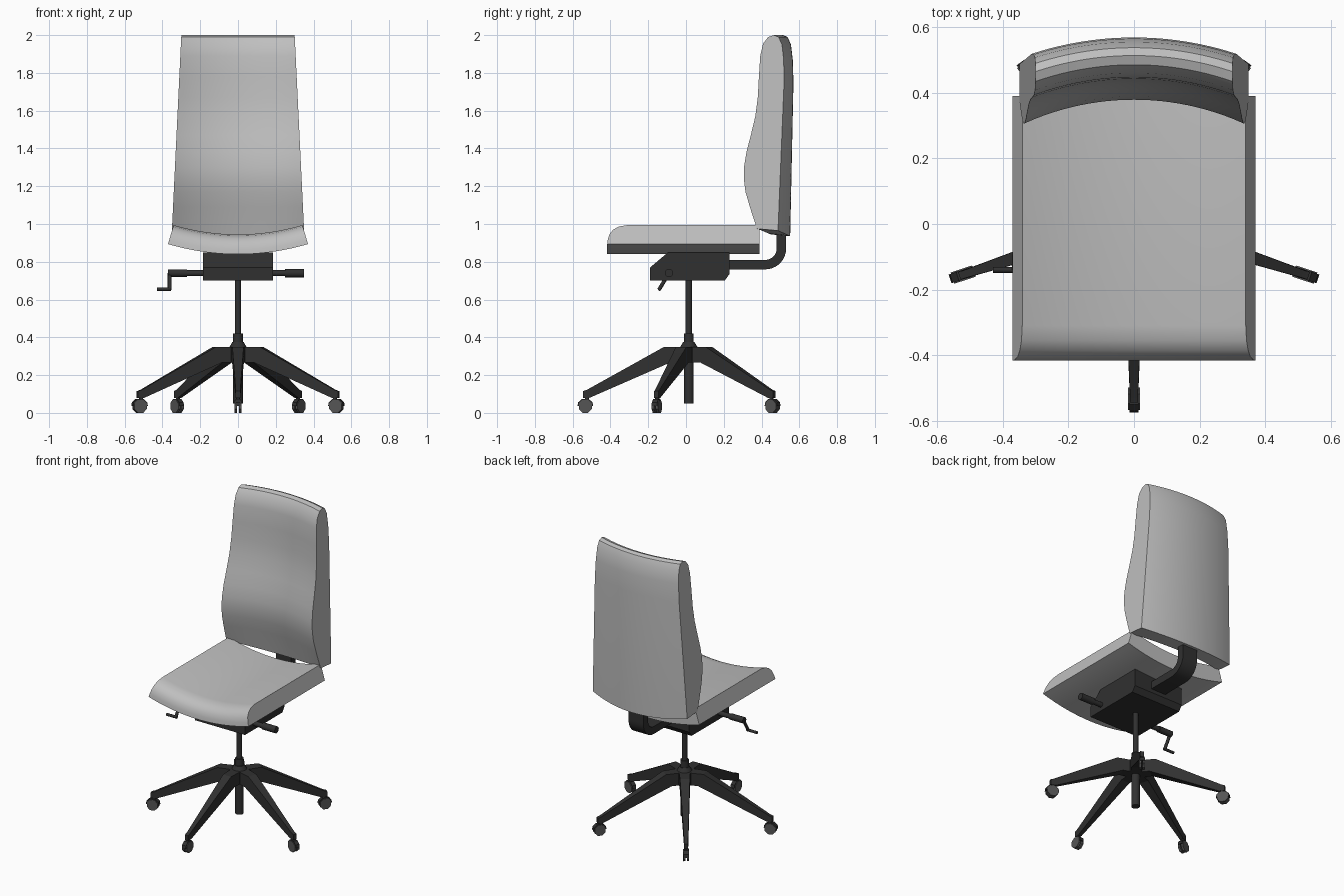
import bpy, bmesh, math
from mathutils import Vector

if "Cube" in bpy.data.objects:
    bpy.data.objects.remove(bpy.data.objects["Cube"])


def material(name, v):
    m = bpy.data.materials.new(name)
    m.diffuse_color = (v, v, v, 1)
    m.use_nodes = True
    m.node_tree.nodes["Principled BSDF"].inputs["Base Color"].default_value = m.diffuse_color
    return m


FABRIC = material("light grey upholstery", 0.52)
DARK = material("dark plastic", 0.03)
WHEEL = material("grey wheel", 0.09)


def finish(name, bm, mat, angle=35):
    bmesh.ops.recalc_face_normals(bm, faces=bm.faces)
    me = bpy.data.meshes.new(name)
    bm.to_mesh(me)
    bm.free()
    me.materials.append(mat)
    ob = bpy.data.objects.new(name, me)
    bpy.context.collection.objects.link(ob)
    bpy.ops.object.select_all(action='DESELECT')
    ob.select_set(True)
    bpy.context.view_layer.objects.active = ob
    bpy.ops.object.shade_smooth_by_angle(angle=math.radians(angle))
    return ob


def loft(name, sections, mat, angle=35):
    """Skin a list of equal closed rings and cap both ends."""
    bm = bmesh.new()
    rings = [[bm.verts.new(p) for p in s] for s in sections]
    n = len(rings[0])
    for a, b in zip(rings, rings[1:]):
        for i in range(n):
            j = (i + 1) % n
            bm.faces.new((a[i], a[j], b[j], b[i]))
    bm.faces.new(rings[0][::-1])
    bm.faces.new(rings[-1])
    return finish(name, bm, mat, angle)


def rod(name, a, b, r, mat=DARK, r2=None, seg=20):
    """Cylinder or cone between two points."""
    a, b = Vector(a), Vector(b)
    bm = bmesh.new()
    bmesh.ops.create_cone(bm, cap_ends=True, segments=seg, radius1=r,
                          radius2=r if r2 is None else r2, depth=(b - a).length)
    rot = (b - a).to_track_quat('Z', 'Y').to_matrix().to_4x4()
    bm.transform(rot)
    bmesh.ops.translate(bm, verts=bm.verts, vec=(a + b) / 2)
    return finish(name, bm, mat)


# Seat cushion: side profile (y, height over underside) bent around an axis above
seat_profile = [(-0.417, 0), (-0.414, 0.025), (-0.405, 0.055), (-0.385, 0.08),
                (-0.355, 0.097), (-0.31, 0.105), (0.39, 0.105), (0.39, 0)]
sections = []
for i in range(25):
    t = 0.288 * (i / 12 - 1)
    sections.append([((1.305 - h) * math.sin(t), y, 2.145 - (1.305 - h) * math.cos(t))
                     for y, h in seat_profile])
loft("seat_cushion", sections, FABRIC)

# Backrest: side-edge profile (y, z) swept on concentric arcs, tapering upwards
back_profile = [(0.465, 2.0), (0.435, 1.99), (0.408, 1.955), (0.393, 1.89),
                (0.386, 1.78), (0.38, 1.67), (0.367, 1.57), (0.343, 1.47),
                (0.32, 1.38), (0.307, 1.30), (0.306, 1.24), (0.315, 1.17),
                (0.338, 1.09), (0.376, 0.975), (0.487, 0.965), (0.519, 1.75),
                (0.517, 1.87), (0.508, 1.95), (0.49, 1.99)]
YC = -0.43
sections = []
for i in range(25):
    u = i / 12 - 1
    ring = []
    for y, z in back_profile:
        hw = 0.35 - 0.05 * (z - 0.965) / 1.035
        x = u * hw
        radius = math.hypot(y - YC, hw)
        drop = 0.03 * (1 - u * u) if z < 1 else 0
        ring.append((x, YC + math.sqrt(radius ** 2 - x * x), z - drop))
    sections.append(ring)
loft("backrest", sections, FABRIC)

# Tilt mechanism housing
housing = [(-0.19, 0.70), (-0.19, 0.77), (-0.095, 0.85), (0.23, 0.85),
           (0.23, 0.735), (0.205, 0.70)]
loft("tilt_mechanism", [[(x, y, z) for y, z in housing] for x in (-0.185, 0.185)],
     DARK, 20)

# Curved arm carrying the backrest
path = [(0.2, 0.785, 0)]
path += [(0.42 + 0.085 * math.sin(a), 0.87 - 0.085 * math.cos(a), a)
         for a in [math.radians(d) for d in range(0, 91, 10)]]
path += [(0.505, 1.0, math.pi / 2)]
loft("back_support_arm",
     [[(x, y - s * 0.025 * math.sin(a), z + s * 0.025 * math.cos(a))
       for x, s in ((-0.055, -1), (0.055, -1), (0.055, 1), (-0.055, 1))]
      for y, z, a in path], DARK)

# Adjustment shaft, grips and crank
LY, LZ = -0.09, 0.74
rod("adjustment_shaft", (-0.36, LY, LZ), (0.34, LY, LZ), 0.016)
rod("right_grip", (0.25, LY, LZ), (0.35, LY, LZ), 0.022)
rod("left_grip", (-0.27, LY, LZ), (-0.37, LY, LZ), 0.02)
rod("crank_arm", (-0.362, LY, LZ), (-0.362, -0.143, 0.652), 0.01)
rod("crank_handle", (-0.354, -0.14, 0.655), (-0.43, -0.14, 0.655), 0.009)

# Gas column and hub
CY = 0.015
rod("gas_piston", (0, CY, 0.40), (0, CY, 0.72), 0.017)
rod("gas_sleeve", (0, CY, 0.05), (0, CY, 0.42), 0.026)
rod("base_hub", (0, CY, 0.268), (0, CY, 0.35), 0.06, seg=30)
rod("hub_collar", (0, CY, 0.35), (0, CY, 0.375), 0.045, r2=0.03, seg=30)

# Five legs with casters
leg_profile = [(0.0, 0.268), (0.095, 0.268), (0.525, 0.08), (0.56, 0.08),
               (0.56, 0.115), (0.54, 0.122), (0.13, 0.35), (0.0, 0.35)]
CR = 0.548
octagon = [(0.0375 * math.cos(a), 0.0347 + 0.0375 * math.sin(a))
           for a in [math.radians(22.5 + 45 * k) for k in range(8)]]
hood = [(-0.042, 0.036), (0.042, 0.036), (0.038, 0.056), (0.018, 0.074),
        (-0.018, 0.074), (-0.038, 0.056)]

for k in range(5):
    ang = math.radians(-90 + 72 * k)
    c, s = math.cos(ang), math.sin(ang)

    def place(r, t, z):
        """Radius along the leg, sideways offset and height to world space."""
        return (r * c - t * s, CY + r * s + t * c, z)

    def half(r):
        return 0.036 - 0.024 * min(r / 0.5, 1)

    n = k + 1
    loft(f"base_leg_{n}", [[place(r, q * half(r), z) for r, z in leg_profile]
                           for q in (-1, 1)], DARK, 20)
    rod(f"caster_stem_{n}", place(CR - 0.008, 0, 0.06), place(CR - 0.008, 0, 0.09), 0.011)
    loft(f"caster_hood_{n}", [[place(CR + r, t, z) for r, z in hood]
                              for t in (-0.014, 0.014)], DARK, 20)
    for side in (-1, 1):
        loft(f"caster_wheel_{n}_{'a' if side < 0 else 'b'}",
             [[place(CR + r, side * t, z) for r, z in octagon]
              for t in (0.004, 0.018)], WHEEL, 20)
